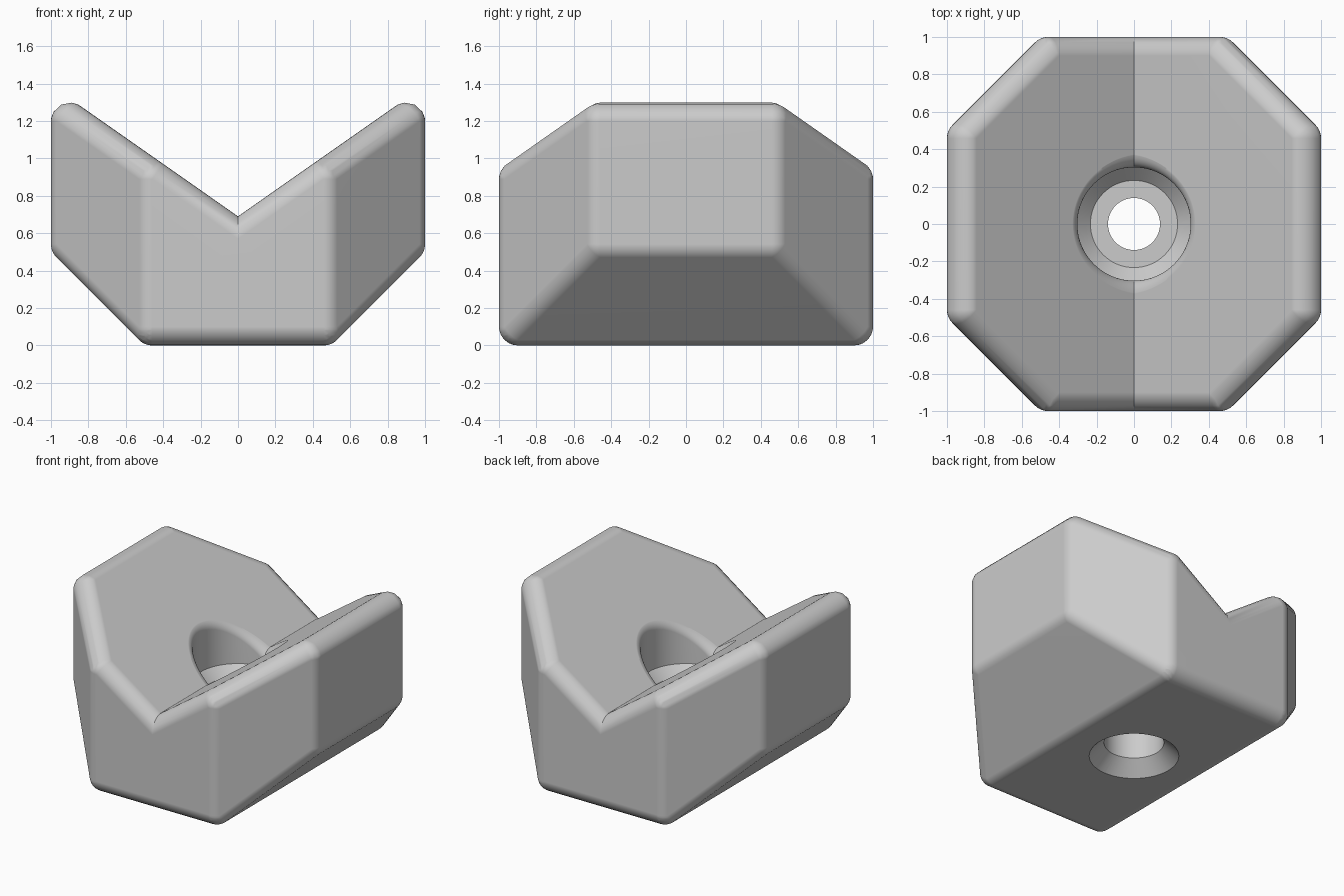
import bpy, bmesh
from itertools import combinations
from math import atan, cos, sin, pi, sqrt, tan, radians
from mathutils import Matrix, Vector

cube = bpy.data.objects.get("Cube")
if cube:
    bpy.data.objects.remove(cube, do_unlink=True)

ROUND = 0.1                 # radius of the outer edges
STEPS = 6                   # divisions of each rounded corner
SLOPE = tan(radians(35))    # slope of the V faces
VALLEY = 0.69               # height of the valley line

grey = bpy.data.materials.new("plain grey")
grey.use_nodes = True
grey.diffuse_color = (0.6, 0.6, 0.6, 1)
grey.node_tree.nodes["Principled BSDF"].inputs["Base Color"].default_value = grey.diffuse_color


def make_object(name, bm):
    bmesh.ops.recalc_face_normals(bm, faces=bm.faces)
    mesh = bpy.data.meshes.new(name)
    bm.to_mesh(mesh)
    bm.free()
    mesh.materials.append(grey)
    obj = bpy.data.objects.new(name, mesh)
    bpy.context.collection.objects.link(obj)
    return obj


def plane(normal, limit):
    """Half space normal . p <= limit, pulled in by the rounding radius."""
    n = Vector(normal)
    return n.normalized(), limit / n.length - ROUND


def rounded_solid(planes):
    """Convex solid bounded by planes, with all its edges and corners rounded."""
    bm = bmesh.new()
    for trio in combinations(planes, 3):
        normals = [n for n, _ in trio]
        m = Matrix(normals)
        if abs(m.determinant()) < 1e-5:
            continue
        corner = m.inverted() @ Vector([d for _, d in trio])
        if any(n.dot(corner) > d + 1e-5 for n, d in planes):
            continue
        for i in range(STEPS + 1):
            for j in range(STEPS + 1 - i):
                k = STEPS - i - j
                way = normals[0] * i + normals[1] * j + normals[2] * k
                bm.verts.new(corner + way.normalized() * ROUND)
    bmesh.ops.remove_doubles(bm, verts=bm.verts, dist=0.0005)
    hull = bmesh.ops.convex_hull(bm, input=bm.verts)
    spare = {v for v in hull["geom_interior"] + hull["geom_unused"]
             if isinstance(v, bmesh.types.BMVert) and not v.link_faces}
    bmesh.ops.delete(bm, geom=list(spare), context="VERTS")
    return bm


# Body: one half with an octagonal plan, an undercut side and a sloping top
half = rounded_solid([
    plane((1, 0, 0), 1), plane((-1, 0, 0), 0.5),
    plane((0, 1, 0), 1), plane((0, -1, 0), 1),
    plane((1, 1, 0), 1.5), plane((1, -1, 0), 1.5),
    plane((0, 0, -1), 0), plane((1, 0, -1), 0.5),
    plane((-SLOPE, 0, 1), VALLEY),
])
bmesh.ops.bisect_plane(half, geom=half.verts[:] + half.edges[:] + half.faces[:],
                       plane_co=(0, 0, 0), plane_no=(1, 0, 0), clear_inner=True)
bmesh.ops.dissolve_limit(half, angle_limit=radians(0.5),
                         verts=half.verts[:], edges=half.edges[:])
body = make_object("v_block_body", half)
mirror = body.modifiers.new("mirror", "MIRROR")
mirror.merge_threshold = 0.0005

# Stepped bore with a countersink below and a filleted rim on the V faces
BORE, RIM, SIDES = 0.303, 0.08, 72
STEPPED = [(0.31, -0.01), (0.2, 0.1), (0.2, 0.4), (0.139, 0.4),
           (0.139, 0.5), (0.233, 0.5), (BORE, 0.57)]


def bore_profile(angle):
    m = SLOPE * abs(cos(angle))
    centre = BORE + RIM
    height = VALLEY + m * centre - RIM * sqrt(1 + m * m) + 0.001
    end = pi / 2 + atan(m)
    arc = []
    for i in range(9):
        a = pi + (end - pi) * i / 8
        arc.append((centre + RIM * cos(a), height + RIM * sin(a)))
    return STEPPED + arc + [(arc[-1][0], 2)]


bm = bmesh.new()
columns = []
for s in range(SIDES):
    a = 2 * pi * s / SIDES
    columns.append([bm.verts.new((r * cos(a), r * sin(a), z)) for r, z in bore_profile(a)])
for s in range(SIDES):
    one, two = columns[s], columns[(s + 1) % SIDES]
    for i in range(len(one) - 1):
        bm.faces.new((one[i], two[i], two[i + 1], one[i + 1]))
bm.faces.new([c[0] for c in columns])
bm.faces.new([c[-1] for c in columns])
cutter = make_object("bore_cutter", bm)
cutter.hide_render = True

cut = body.modifiers.new("bore", "BOOLEAN")
cut.operation = "DIFFERENCE"
cut.solver = "EXACT"
cut.object = cutter

# Apply the cut, then shade smooth with sharp creases
bpy.ops.object.select_all(action="DESELECT")
body.select_set(True)
bpy.context.view_layer.objects.active = body
bpy.ops.object.convert(target="MESH")
bpy.data.objects.remove(cutter, do_unlink=True)
bpy.ops.object.shade_smooth_by_angle(angle=radians(30))
weighted = body.modifiers.new("flat_face_normals", "WEIGHTED_NORMAL")
weighted.keep_sharp = True
